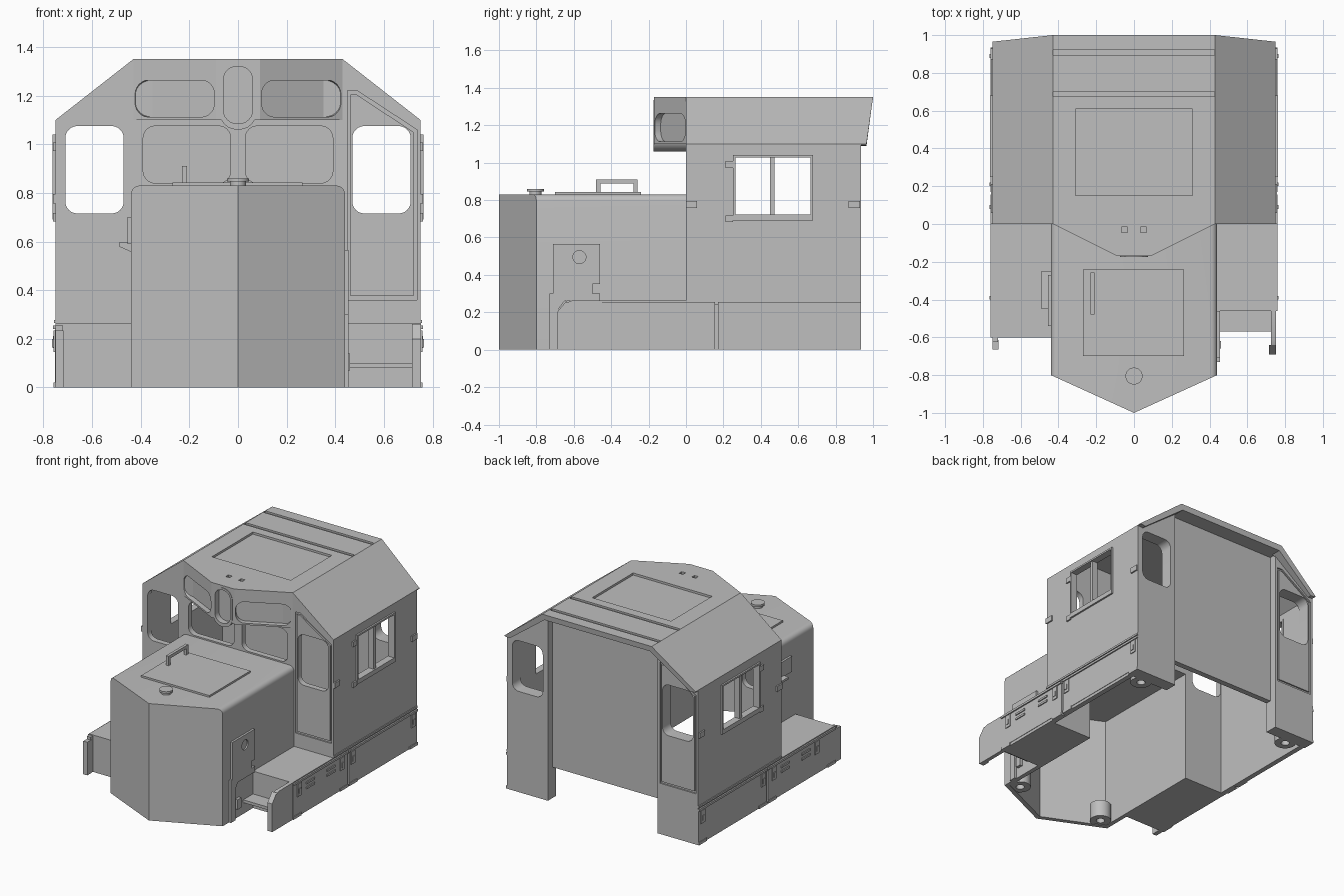
import bpy, bmesh, math
from mathutils import Matrix

if "Cube" in bpy.data.objects:
    bpy.data.objects.remove(bpy.data.objects["Cube"])

grey = bpy.data.materials.new("plain grey")
grey.use_nodes = True
tone = (0.52, 0.52, 0.52, 1)
grey.diffuse_color = tone
grey.node_tree.nodes["Principled BSDF"].inputs["Base Color"].default_value = tone


def prism(name, pts, axis, lo, hi, matrix=None, round_edges=None):
    """Extrude a closed 2D outline along an axis; optionally round chosen edges."""
    place = {"x": lambda a, b, d: (d, a, b),
             "y": lambda a, b, d: (a, d, b),
             "z": lambda a, b, d: (a, b, d)}[axis]
    bm = bmesh.new()
    rings = [[bm.verts.new(place(a, b, d)) for a, b in pts] for d in (lo, hi)]
    n = len(pts)
    for ring in rings:
        bm.faces.new(ring)
    for i in range(n):
        j = (i + 1) % n
        bm.faces.new((rings[0][i], rings[0][j], rings[1][j], rings[1][i]))
    bmesh.ops.recalc_face_normals(bm, faces=bm.faces)
    if round_edges:
        edges = [e for e in bm.edges if round_edges(*[v.co for v in e.verts])]
        bmesh.ops.bevel(bm, geom=edges, offset=0.035, segments=5, profile=0.5, affect="EDGES")
    if matrix:
        bm.transform(matrix)
    mesh = bpy.data.meshes.new(name)
    bm.to_mesh(mesh)
    bm.free()
    mesh.materials.append(grey)
    obj = bpy.data.objects.new(name, mesh)
    bpy.context.collection.objects.link(obj)
    return obj


def box(name, x, y, z):
    return prism(name, [(x[0], y[0]), (x[1], y[0]), (x[1], y[1]), (x[0], y[1])], "z", *z)


def rounded(a, b, r):
    """Rounded rectangle outline between ranges a and b."""
    pts = []
    corners = [(a[1] - r, b[1] - r), (a[0] + r, b[1] - r), (a[0] + r, b[0] + r), (a[1] - r, b[0] + r)]
    for k, (ca, cb) in enumerate(corners):
        for i in range(7):
            t = math.pi / 2 * (k + i / 6)
            pts.append((ca + r * math.cos(t), cb + r * math.sin(t)))
    return pts


def circle(a, b, r):
    return [(a + r * math.cos(t * math.pi / 12), b + r * math.sin(t * math.pi / 12)) for t in range(24)]


def cut(obj, *cutters):
    """Subtract each cutter and bake the result."""
    for c in cutters:
        mod = obj.modifiers.new("cut", "BOOLEAN")
        mod.operation, mod.solver, mod.object = "DIFFERENCE", "EXACT", c
        deps = bpy.context.evaluated_depsgraph_get()
        mesh = bpy.data.meshes.new_from_object(obj.evaluated_get(deps))
        obj.modifiers.remove(mod)
        obj.data = mesh
        bpy.data.objects.remove(c)
    return obj


def flip(pts, s):
    return [(a * s, b) for a, b in pts]


# Cab shell, open underneath, with a recessed rear panel
rear = 0.935
outline = [(-0.75, 0), (0.75, 0), (0.75, 1.1), (0.43, 1.35), (-0.43, 1.35), (-0.75, 1.1)]
cavity = [(-0.715, -0.1), (0.715, -0.1), (0.715, 1.08), (0.415, 1.31), (-0.415, 1.31), (-0.715, 1.08)]
cab = prism("cab_shell", outline, "y", 0, rear)
cut(cab,
    prism("c", cavity, "y", 0.04, 0.845),
    box("c", (-0.43, 0.43), (0.885, 1.1), (-0.1, 1.31)),
    box("c", (-0.43, 0.43), (0.8, 1.1), (-0.1, 0.22)),
    box("c", (-0.41, 0.41), (-0.1, 0.1), (-0.1, 0.79)))
for s in (-1, 1):
    cut(cab,
        prism("c", flip(rounded((0.47, 0.71), (0.715, 1.075), 0.05), s), "y", -0.1, 1.1),
        prism("c", flip(rounded((0.03, 0.39), (0.84, 1.075), 0.05), s), "y", -0.1, 0.1),
        box("c", sorted((s * 0.65, s * 0.8)), (0.26, 0.67), (0.72, 1.03)),
        box("c", sorted((s * 0.735, s * 0.8)), (0.155, 0.17), (-0.1, 0.24)))
# Roof hatch recess and seams
cut(cab,
    box("c", (-0.31, 0.31), (0.15, 0.61), (1.335, 1.4)),
    box("c", (-0.43, 0.425), (0.675, 0.7), (1.338, 1.4)),
    box("c", (-0.43, 0.425), (0.895, 0.92), (1.338, 1.4)))
# Door outlines as grooves: front left and rear right
door = [(0.45, 0.36), (0.735, 0.36), (0.735, 1.06), (0.49, 1.22), (0.45, 1.22)]
inner = [(0.462, 0.375), (0.722, 0.375), (0.722, 1.05), (0.486, 1.205), (0.462, 1.205)]
for s, y0, y1 in ((1, -0.1, 0.01), (-1, rear - 0.01, 1.1)):
    ring = prism("c", flip(door, s), "y", y0, y1)
    cut(ring, prism("c", flip(inner, s), "y", y0 - 0.1, y1 + 0.1))
    cut(cab, ring)

# Rear roof overhang, raked back toward the ridge
arch = outline[2:] + [(-0.75, 1.095), (-0.71, 1.09), (-0.415, 1.31), (0.415, 1.31), (0.71, 1.09), (0.75, 1.095)]
overhang = prism("roof_overhang", arch, "y", 0.925, 1.0)
for v in overhang.data.vertices:
    if v.co.y > 0.95:
        v.co.y = 0.965 + 0.035 * min(1, max(0, (v.co.z - 1.1) / 0.25))

# Prow over the windscreen with number boards, vents and headlight
prow = prism("roof_prow", [(-0.43, 0.02), (-0.43, 0), (-0.09, -0.17), (0.09, -0.17), (0.43, 0), (0.43, 0.02)],
             "z", 1.1, 1.35)
for s in (-1, 1):
    turn = Matrix.Translation((s * 0.26, -0.085, 0)) @ Matrix.Rotation(s * math.atan2(0.17, 0.34), 4, "Z")
    cut(prow, prism("c", rounded((-0.183, 0.183), (1.112, 1.263), 0.06), "y", -0.04, 0.035, turn),
        box("c", (s * 0.05 - 0.015, s * 0.05 + 0.015), (-0.045, -0.015), (1.335, 1.4)))
lamp = rounded((-0.06, 0.06), (1.085, 1.32), 0.055)
cut(prow, prism("c", lamp, "y", -0.3, -0.13))
housing = prism("headlight_housing", rounded((-0.075, 0.075), (1.06, 1.335), 0.07), "y", -0.174, 0.01)
cut(housing, prism("c", lamp, "y", -0.3, -0.13))

# Nose hood, hollow underneath and open to the cab
hood = [(-0.44, 0.01), (-0.44, -0.8), (0, -1), (0.44, -0.8), (0.44, 0.01)]
hollow = [(-0.41, 0.1), (-0.41, -0.78), (0, -0.965), (0.41, -0.78), (0.41, 0.1)]
nose = prism("nose_hood", hood, "z", 0, 0.83, round_edges=lambda a, b: min(a.z, b.z) > 0.8
             and a.x * b.x > 0 and abs(a.x - b.x) < 0.01)
cut(nose, prism("c", hollow, "z", -0.1, 0.79))
box("nose_hatch", (-0.27, 0.265), (-0.7, -0.24), (0.82, 0.843))
for y in (-0.48, -0.28):
    box("hatch_handle_post", (-0.23, -0.21), (y, y + 0.022), (0.84, 0.91))
box("hatch_handle_bar", (-0.23, -0.21), (-0.48, -0.258), (0.888, 0.91))
prism("sand_cap_neck", circle(0, -0.805, 0.033), "z", 0.82, 0.85)
prism("sand_cap", circle(0, -0.805, 0.045), "z", 0.846, 0.86)

# Screw bosses under the nose and the rear corners
for x, y in ((0.345, -0.755), (0.62, 0.81)):
    for s in (-1, 1):
        boss = prism("screw_boss", circle(s * x, y, 0.07), "z", 0.003, 0.12)
        cut(boss, prism("c", circle(s * x, y, 0.028), "z", -0.1, 0.1))

# Equipment plate on the left of the nose
plate = prism("nose_side_plate", [(-0.73, 0), (-0.68, 0), (-0.68, 0.22), (-0.65, 0.26), (-0.46, 0.26), (-0.46, 0.3),
              (-0.5, 0.3), (-0.5, 0.35), (-0.46, 0.35), (-0.46, 0.565), (-0.71, 0.565), (-0.71, 0.3), (-0.73, 0.3)],
              "x", 0.43, 0.455)
cut(plate, prism("c", circle(-0.57, 0.495, 0.035), "x", 0.445, 0.5))
box("brake_post", (0.43, 0.46), (-0.66, -0.62), (0.07, 0.14))
# Bracket on the right of the nose
box("bracket_back", (-0.455, -0.435), (-0.54, -0.27), (0.59, 0.7))
prism("bracket_shelf", [(-0.49, 0.595), (-0.49, 0.58), (-0.435, 0.555), (-0.435, 0.6)], "y", -0.45, -0.25)

# Walkways, skirts, side windows and fittings, per side
for s, side, front in ((1, "left", -0.46), (-1, "right", -0.6)):
    def part(name, x0, x1, y, z):
        return box(side + "_" + name, sorted((s * x0, s * x1)), y, z)

    part("walkway", 0.43, 0.75, (front, 0.01), (0, 0.262))
    part("sill_trim", 0.74, 0.756, (0, rear), (0.264, 0.278))
    for y0, y1 in ((front, 0.155), (0.17, rear)):
        part("skirt_panel", 0.74, 0.753, (y0, y1), (0.02, 0.238))
        part("skirt_rail", 0.74, 0.76, (y0, y1), (0.24, 0.255))
        for y in (y0, y1 - 0.09):
            part("skirt_foot", 0.74, 0.758, (y, y + 0.09), (0, 0.02))
    for y in (-0.39, 0.09, 0.21, 0.89):
        part("latch_plate", 0.75, 0.759, (y - 0.023, y + 0.023), (0.145, 0.235))
        part("latch", 0.755, 0.764, (y - 0.01, y + 0.01), (0.165, 0.2))
    for y in (-0.265, -0.035):
        for z in (0.17, 0.205):
            part("vent_slat", 0.75, 0.76, (y - 0.045, y + 0.045), (z - 0.007, z + 0.007))
    # Side window sash
    sash = part("window_sash", 0.712, 0.762, (0.25, 0.68), (0.69, 1.04))
    cut(sash, part("c", 0.6, 0.9, (0.265, 0.665), (0.722, 1.028)))
    part("window_mullion", 0.712, 0.752, (0.448, 0.472), (0.71, 1.035))
    for z in (0.7, 0.99):
        part("mirror_hinge", 0.745, 0.76, (0.21, 0.25), (z - 0.018, z + 0.018))
    for y in (0.03, 0.9):
        part("grab_lug", 0.74, 0.76, (y - 0.03, y + 0.03), (0.757, 0.795))

# Left step and clipped end plate
box("left_step", (0.43, 0.74), (-0.57, -0.44), (0.08, 0.1))
prism("left_end_plate", [(-0.645, 0), (-0.645, 0.25), (-0.61, 0.262), (-0.45, 0.262), (-0.45, 0)], "x", 0.725, 0.752)
prism("left_end_post", [(-0.69, 0), (-0.69, 0.2), (-0.64, 0.26), (-0.64, 0)], "x", 0.715, 0.752)
# Right end plate and post
box("right_end_plate", (-0.75, -0.72), (-0.625, -0.59), (0, 0.255))
box("right_end_post", (-0.75, -0.718), (-0.665, -0.615), (0, 0.235))

# Smooth the rounded parts and keep crisp edges
bpy.ops.object.select_all(action="DESELECT")
for obj in bpy.context.collection.objects:
    if obj.type == "MESH":
        obj.select_set(True)
        bpy.context.view_layer.objects.active = obj
bpy.ops.object.shade_smooth_by_angle(angle=math.radians(25))
